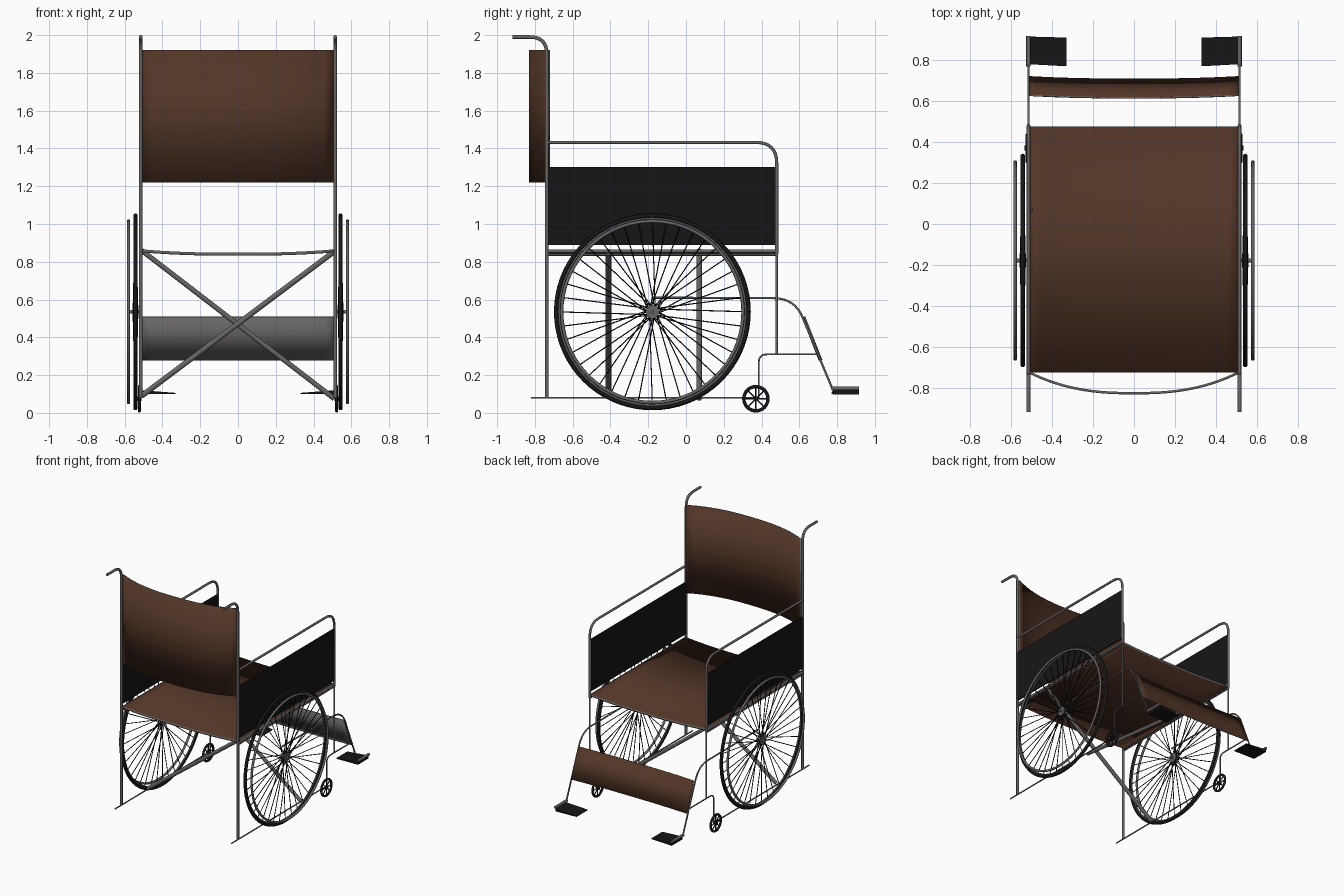
import bpy, bmesh, math
from mathutils import Vector, Matrix

if "Cube" in bpy.data.objects:
    bpy.data.objects.remove(bpy.data.objects["Cube"])


def material(name, rgb):
    m = bpy.data.materials.new(name)
    m.diffuse_color = (*rgb, 1)
    m.use_nodes = True
    m.node_tree.nodes["Principled BSDF"].inputs["Base Color"].default_value = m.diffuse_color
    return m


BROWN = material("brown_fabric", (0.085, 0.036, 0.02))
BLACK = material("black_rubber", (0.008, 0.008, 0.008))
STEEL = material("dark_steel", (0.14, 0.13, 0.13))
X = 0.515                      # side frame distance from the centre
WHEEL_Y, WHEEL_Z = -0.178, 0.535
CASTER_Y, CASTER_Z = 0.37, 0.075


def finish(ob, name, mat, smooth=True):
    ob.name = name
    if mat:
        ob.data.materials.append(mat)
    if smooth:
        bpy.ops.object.select_all(action='DESELECT')
        ob.select_set(True)
        bpy.context.view_layer.objects.active = ob
        bpy.ops.object.shade_smooth_by_angle(angle=math.radians(50))
    return ob


def new_object(name, bm, mat, smooth=True):
    me = bpy.data.meshes.new(name)
    bm.to_mesh(me)
    bm.free()
    ob = bpy.data.objects.new(name, me)
    bpy.context.collection.objects.link(ob)
    return finish(ob, name, mat, smooth)


def tube(name, pts, r, bend=0.0, mat=STEEL):
    """Round tube along a path with rounded corners."""
    pts = [Vector(p) for p in pts]
    path = [pts[0]]
    for a, b, c in zip(pts, pts[1:], pts[2:]):
        p, q = b + (a - b).normalized() * bend, b + (c - b).normalized() * bend
        for i in range(9):
            t = i / 8
            s = 0.85 * 2 * t * (1 - t) + 2 * t * (1 - t) * 0.15
            path.append(p * (1 - t) ** 2 + b * s + q * t * t)
    path.append(pts[-1])
    cu = bpy.data.curves.new(name, 'CURVE')
    cu.dimensions = '3D'
    cu.bevel_depth, cu.bevel_resolution, cu.use_fill_caps = r, 3, True
    sp = cu.splines.new('POLY')
    sp.points.add(len(path) - 1)
    for sp_pt, co in zip(sp.points, path):
        sp_pt.co = (*co, 1)
    ob = bpy.data.objects.new(name, cu)
    bpy.context.collection.objects.link(ob)
    bpy.ops.object.select_all(action='DESELECT')
    ob.select_set(True)
    bpy.context.view_layer.objects.active = ob
    bpy.ops.object.convert(target='MESH')
    return finish(bpy.context.object, name, mat)


def sheet(name, start, end, sag, thick, back_grey=False):
    """Sagging fabric between the side frames; start and end are (y, z)."""
    bm = bmesh.new()
    n, rows = 20, []
    for i in range(n + 1):
        u = 2 * i / n - 1
        off = Vector(sag) * (1 - abs(u) ** 2.5)
        rows.append([bm.verts.new(Vector((u * 0.51, *p)) + off) for p in (start, end)])
    for a, b in zip(rows, rows[1:]):
        bm.faces.new((a[0], b[0], b[1], a[1]))
    ob = new_object(name, bm, BROWN)
    ob.data.materials.append(STEEL)
    mod = ob.modifiers.new("thickness", 'SOLIDIFY')
    mod.thickness = thick
    mod.material_offset_rim = 1
    mod.material_offset = 1 if back_grey else 0
    return ob


def ring(name, loc, major, minor, mat, segs=64):
    bpy.ops.mesh.primitive_torus_add(
        location=loc, rotation=(0, math.pi / 2, 0), major_radius=major,
        minor_radius=minor, major_segments=segs, minor_segments=10)
    return finish(bpy.context.object, name, mat)


def add_rod(bm, a, b, r, n):
    a, b = Vector(a), Vector(b)
    d = b - a
    m = Matrix.Translation((a + b) / 2) @ d.to_track_quat('Z', 'Y').to_matrix().to_4x4()
    bmesh.ops.create_cone(bm, cap_ends=True, segments=n, radius1=r, radius2=r,
                          depth=d.length, matrix=m)


def block(name, corners, mat):
    """Six-sided solid from four bottom then four top corners."""
    bm = bmesh.new()
    v = [bm.verts.new(c) for c in corners]
    for f in ((3, 2, 1, 0), (4, 5, 6, 7), (0, 1, 5, 4), (1, 2, 6, 5), (2, 3, 7, 6), (3, 0, 4, 7)):
        bm.faces.new([v[i] for i in f])
    bmesh.ops.recalc_face_normals(bm, faces=bm.faces)
    return new_object(name, bm, mat, False)


def box(name, x0, x1, y0, y1, z0, z1, mat):
    return block(name, [(x, y, z) for z in (z0, z1)
                        for x, y in ((x0, y0), (x1, y0), (x1, y1), (x0, y1))], mat)


def polar(x, cy, cz, r, a):
    return (x, cy + r * math.cos(a), cz + r * math.sin(a))


# Upholstery
sheet("seat", (-0.725, 0.866), (0.475, 0.866), (0, 0, -0.018), 0.016)
sheet("backrest", (-0.732, 1.22), (-0.732, 1.92), (0, -0.10, 0), 0.012)
sheet("calf_panel", (0.632, 0.51), (0.722, 0.28), (0, -0.012, 0), 0.008, True)

# Crossing braces under the seat
tube("rear_cross_brace", [(-0.51, -0.41, 0.09), (0.51, -0.41, 0.855)], 0.015)
tube("front_cross_brace", [(0.51, 0.07, 0.075), (-0.51, 0.07, 0.86)], 0.014)

for s, side in ((1, "right"), (-1, "left")):
    x = s * X
    # Side frame
    tube(side + "_back_post", [(x, -0.737, 0.08), (x, -0.737, 1.99), (x, -0.918, 1.99)], 0.01, 0.09)
    tube(side + "_armrest", [(x, -0.737, 1.432), (x, 0.48, 1.432), (x, 0.48, 0.84)], 0.009, 0.11)
    tube(side + "_front_post", [(x, 0.48, 0.85), (x, 0.48, 0.31)], 0.007)
    tube(side + "_seat_rail", [(x, -0.737, 0.856), (x, 0.48, 0.856)], 0.009)
    tube(side + "_lower_seat_rail", [(x, -0.737, 0.837), (x, 0.48, 0.837)], 0.006)
    tube(side + "_bottom_rail", [(x, -0.82, 0.08), (x, CASTER_Y, 0.08)], 0.005)
    box(side + "_side_panel", x - 0.005, x + 0.005, -0.732, 0.474, 0.888, 1.302, BLACK)

    # Leg support and footplate
    tube(side + "_leg_tube", [(x, WHEEL_Y, 0.61), (x, 0.575, 0.607), (x, 0.778, 0.12)], 0.006, 0.11)
    tube(side + "_caster_stem", [(x, 0.70, 0.31), (x, 0.385, 0.31), (x, 0.385, CASTER_Z)], 0.005, 0.045)
    xi = s * 0.33
    block(side + "_footplate",
          [(x, 0.78, 0.098), (xi, 0.77, 0.101), (xi, 0.91, 0.101), (x, 0.915, 0.098),
           (x, 0.78, 0.120), (xi, 0.77, 0.106), (xi, 0.91, 0.106), (x, 0.915, 0.120)], BLACK)
    tube(side + "_footplate_hinge", [(x, 0.77, 0.13), (x, 0.917, 0.13)], 0.011)

    # Large wheel with spokes
    wx = s * 0.543
    ring(side + "_wheel_tire", (wx, WHEEL_Y, WHEEL_Z), 0.509, 0.012, BLACK, 72)
    ring(side + "_wheel_rim", (wx, WHEEL_Y, WHEEL_Z), 0.495, 0.006, STEEL, 72)
    ring(side + "_push_rim", (s * 0.58, WHEEL_Y, WHEEL_Z), 0.48, 0.009, STEEL, 72)
    bm = bmesh.new()
    for i in range(40):
        a = math.tau * i / 40
        hub_x = wx + s * (0.012 if i % 2 else -0.012)
        add_rod(bm, polar(hub_x, WHEEL_Y, WHEEL_Z, 0.03, a + (0.5 if i % 4 < 2 else -0.5)),
                polar(wx, WHEEL_Y, WHEEL_Z, 0.50, a), 0.003, 6)
    new_object(side + "_wheel_spokes", bm, BLACK)
    bm = bmesh.new()
    add_rod(bm, (wx - 0.016, WHEEL_Y, WHEEL_Z), (wx + 0.016, WHEEL_Y, WHEEL_Z), 0.035, 20)
    add_rod(bm, (s * 0.505, WHEEL_Y, WHEEL_Z), (s * 0.575, WHEEL_Y, WHEEL_Z), 0.01, 12)
    new_object(side + "_wheel_hub", bm, STEEL)

    # Small caster wheel
    cx = s * 0.522
    ring(side + "_caster_tire", (cx, CASTER_Y, CASTER_Z), 0.064, 0.009, BLACK, 32)
    bm = bmesh.new()
    for i in range(8):
        add_rod(bm, (cx, CASTER_Y, CASTER_Z),
                polar(cx, CASTER_Y, CASTER_Z, 0.062, math.tau * i / 8), 0.004, 8)
    add_rod(bm, (cx - 0.012, CASTER_Y, CASTER_Z), (cx + 0.012, CASTER_Y, CASTER_Z), 0.012, 12)
    new_object(side + "_caster_spokes", bm, BLACK)
